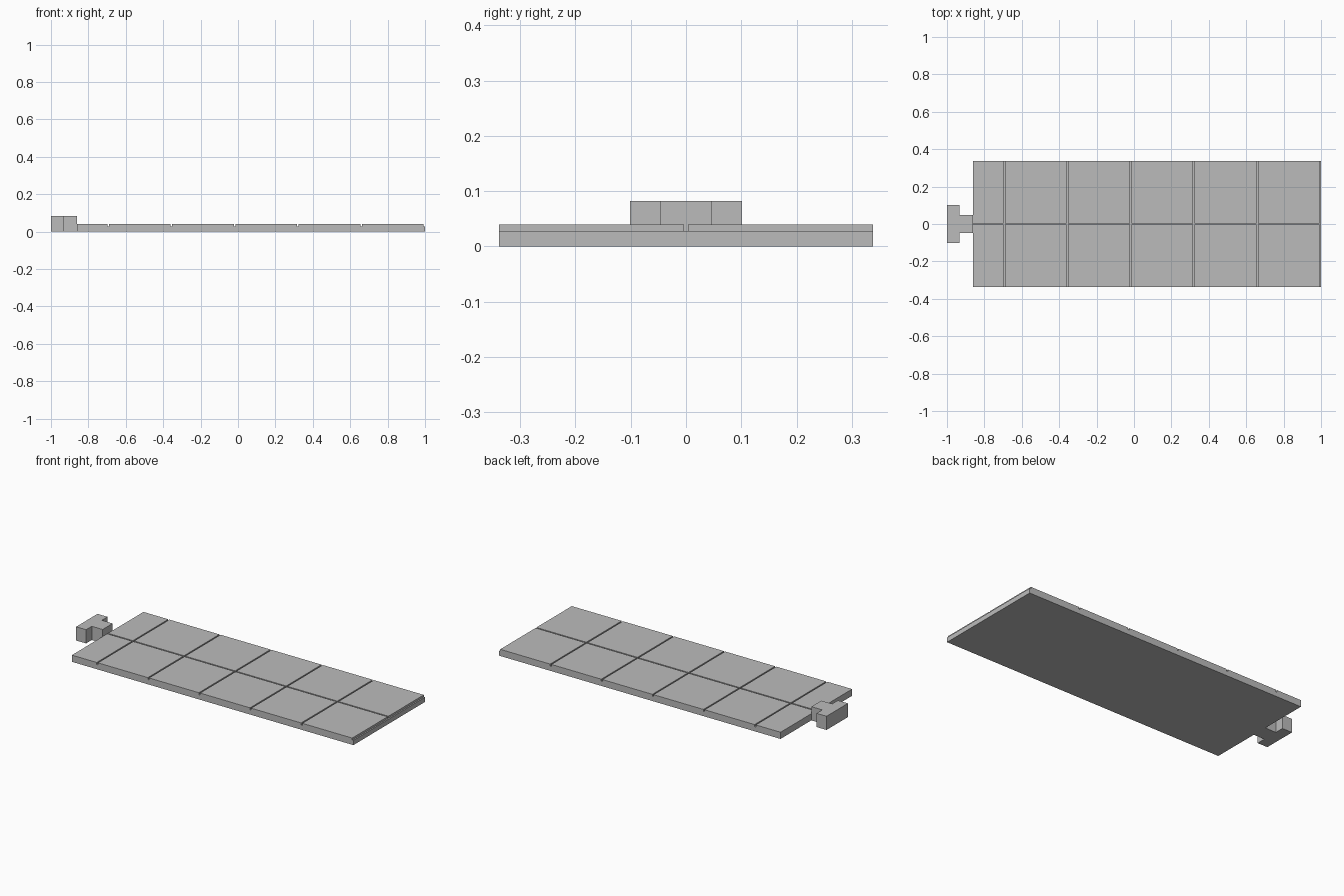
import bpy

cube = bpy.data.objects.get("Cube")
if cube:
    bpy.data.objects.remove(cube, do_unlink=True)

grey = bpy.data.materials.new("plain_grey")
grey.use_nodes = True
color = (0.5, 0.5, 0.5, 1)
grey.diffuse_color = color
grey.node_tree.nodes["Principled BSDF"].inputs["Base Color"].default_value = color


def prism(name, outline, z0, z1):
    """Solid with a flat outline, extruded from z0 to z1."""
    n = len(outline)
    verts = [(x, y, z) for z in (z0, z1) for x, y in outline]
    faces = [tuple(reversed(range(n))), tuple(range(n, 2 * n))]
    faces += [(i, (i + 1) % n, n + (i + 1) % n, n + i) for i in range(n)]
    mesh = bpy.data.meshes.new(name)
    mesh.from_pydata(verts, [], faces)
    mesh.materials.append(grey)
    obj = bpy.data.objects.new(name, mesh)
    bpy.context.collection.objects.link(obj)
    return obj


def rect(x0, x1, y0, y1):
    return [(x0, y0), (x1, y0), (x1, y1), (x0, y1)]


LEFT_END, HALF_WIDTH = -0.862, 0.338
BASE_TOP, TILE_TOP = 0.028, 0.04
PITCH, GAP = 0.338, 0.008

# Base slab
prism("base_slab", rect(LEFT_END, 1, -HALF_WIDTH, HALF_WIDTH), 0, BASE_TOP)

# Two rows of paving tiles, the last column cut to a half tile
for col in range(6):
    x1 = 1 - GAP - col * PITCH
    x0 = max(x1 - PITCH + GAP, LEFT_END)
    for row, (y0, y1) in {"front": (-HALF_WIDTH, -GAP / 2),
                          "back": (GAP / 2, HALF_WIDTH)}.items():
        prism(f"{row}_tile_{col + 1}", rect(x0, x1, y0, y1), BASE_TOP, TILE_TOP)

# T-shaped connector at the end
half = [(LEFT_END, 0.047), (-0.934, 0.047), (-0.934, 0.101), (-1, 0.101)]
outline = half + [(x, -y) for x, y in reversed(half)]
prism("end_connector", outline, 0, 0.082)
